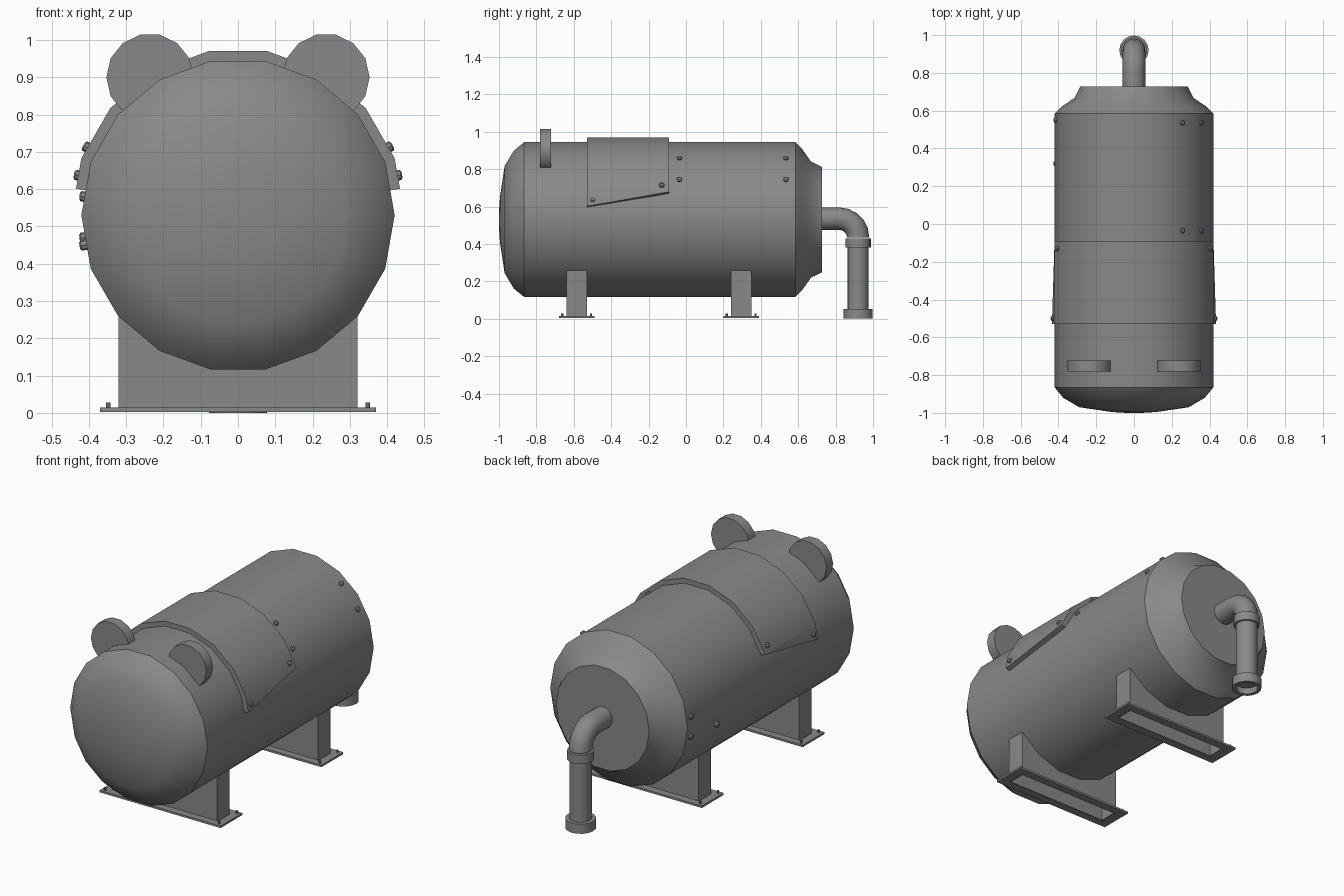
import bpy, bmesh
from math import sin, cos, radians, pi
from mathutils import Vector

cube = bpy.data.objects.get("Cube")
if cube:
    bpy.data.objects.remove(cube, do_unlink=True)

# Single painted-metal colour
GREY = (0.25, 0.25, 0.25, 1)
metal = bpy.data.materials.new("grey_metal")
metal.use_nodes = True
metal.diffuse_color = GREY
metal.node_tree.nodes["Principled BSDF"].inputs["Base Color"].default_value = GREY

AXIS_Z = 0.53   # height of the tank's centre line
TANK_R = 0.42


def loft(name, rings, caps=True, loop=False, smooth=30):
    """Skin closed rings of points; loop joins the last ring to the first."""
    bm = bmesh.new()
    rows = [[bm.verts.new(p) for p in ring] for ring in rings]
    pairs = list(zip(rows, rows[1:])) + ([(rows[-1], rows[0])] if loop else [])
    for a, b in pairs:
        for i in range(len(a)):
            j = (i + 1) % len(a)
            bm.faces.new((a[i], a[j], b[j], b[i]))
    if caps and not loop:
        bm.faces.new(rows[0])
        bm.faces.new(rows[-1])
    bmesh.ops.recalc_face_normals(bm, faces=bm.faces)
    mesh = bpy.data.meshes.new(name)
    bm.to_mesh(mesh)
    bm.free()
    mesh.materials.append(metal)
    obj = bpy.data.objects.new(name, mesh)
    bpy.context.collection.objects.link(obj)
    bpy.ops.object.select_all(action='DESELECT')
    obj.select_set(True)
    bpy.context.view_layer.objects.active = obj
    bpy.ops.object.shade_smooth_by_angle(angle=radians(smooth))
    return obj


def circle(centre, axis, r, sides):
    """Ring of points around an axis, starting level with the ground."""
    axis = Vector(axis).normalized()
    side = Vector((1, 0, 0)) if abs(axis.x) < 0.5 else Vector((0, 1, 0))
    u = (side - axis * side.dot(axis)).normalized()
    v = axis.cross(u)
    return [Vector(centre) + r * (cos(2 * pi * i / sides) * u + sin(2 * pi * i / sides) * v)
            for i in range(sides)]


def lathe(name, base, axis, profile, sides, smooth=30):
    """Turn a profile of (radius, distance along axis)."""
    axis = Vector(axis).normalized()
    return loft(name, [circle(Vector(base) + axis * d, axis, r, sides) for r, d in profile],
                smooth=smooth)


def rect_tube(name, y, hx, hy, wall, z0, z1):
    """Open rectangular frame."""
    def rect(a, b, z):
        return [(-a, y - b, z), (a, y - b, z), (a, y + b, z), (-a, y + b, z)]
    ix, iy = hx - wall, hy - wall
    return loft(name, [rect(hx, hy, z0), rect(hx, hy, z1), rect(ix, iy, z1), rect(ix, iy, z0)],
                loop=True)


def bolt(name, point, normal):
    n = Vector(normal).normalized()
    lathe(name, Vector(point) - n * 0.012, n,
          [(0.014, 0), (0.014, 0.02), (0.008, 0.024)], 8, 25)


# Tank with domed front and stepped rear end
lathe("tank_body", (0, 0, AXIS_Z), (0, 1, 0),
      [(0.04, -1.0), (0.12, -0.995), (0.29, -0.97), (0.375, -0.92), (TANK_R, -0.865),
       (TANK_R, 0.585), (0.385, 0.62), (0.315, 0.668), (0.285, 0.728)], 18, 35)


# Thick cover over the top, following the tank's facets with a slanted lower edge
def facet_point(r, deg, y):
    d = r * cos(radians(10)) / cos(radians(deg % 20 - 10))
    return (d * cos(radians(deg)), y, AXIS_Z + d * sin(radians(deg)))


front_deg = [9.3] + list(range(20, 161, 20)) + [170.7]
back_deg = [19.5] + list(range(20, 161, 20)) + [160.5]
sections = []
for f, b in zip(front_deg, back_deg):
    sections.append([facet_point(0.447, f, -0.53), facet_point(0.447, b, -0.09),
                     facet_point(0.415, b, -0.09), facet_point(0.415, f, -0.53)])
loft("top_cover", sections, smooth=25)

for s, side in ((1, "left"), (-1, "right")):
    # Round lifting lugs
    lathe(f"{side}_lifting_lug", (s * 0.236, -0.78, 0.9), (0, 1, 0),
          [(0.117, 0), (0.117, 0.058)], 14)
    # Cover bolts
    bolt(f"{side}_cover_bolt_front", (s * 0.428, -0.5, 0.637), (s, 0, 0.17))
    bolt(f"{side}_cover_bolt_back", (s * 0.404, -0.13, 0.712), (s, 0, 0.57))

# Bolts on the tank shell
for y in (-0.035, 0.535):
    for deg in (31, 52):
        p = Vector(facet_point(TANK_R, deg, y))
        bolt("shell_bolt_left", p, (cos(radians(deg)), 0, sin(radians(deg))))
for y, z in ((0.55, 0.58), (0.55, 0.47), (0.32, 0.45)):
    bolt("shell_bolt_right", (-0.413, y, z), (-1, 0, (z - AXIS_Z) * 2))

# Hollow support saddles on framed base plates
for y, end in ((-0.585, "front"), (0.295, "back")):
    rect_tube(f"{end}_saddle", y, 0.32, 0.055, 0.008, 0.004, 0.262)
    rect_tube(f"{end}_base_plate", y, 0.37, 0.095, 0.045, 0.003, 0.014)
    for sx in (-1, 1):
        for sy in (-1, 1):
            lathe(f"{end}_anchor_bolt", (sx * 0.348, y + sy * 0.077, 0.01), (0, 0, 1),
                  [(0.006, 0), (0.006, 0.018)], 8)

# Drain pipe: elbow, collar, downpipe and open end socket
PIPE_Y = 0.92
BEND = 0.1
elbow = [circle((0, 0.70, 0.535), (0, 1, 0), 0.06, 16)]
for k in range(6):
    t = radians(18 * k)
    elbow.append(circle((0, PIPE_Y - BEND + BEND * sin(t), 0.435 + BEND * cos(t)),
                        (0, cos(t), -sin(t)), 0.06, 16))
loft("pipe_elbow", elbow, smooth=40)
lathe("pipe_collar", (0, PIPE_Y, 0), (0, 0, 1), [(0.068, 0.38), (0.068, 0.43)], 16)
lathe("downpipe", (0, PIPE_Y, 0), (0, 0, 1), [(0.057, 0.04), (0.057, 0.4)], 16)
lathe("pipe_end_socket", (0, PIPE_Y, 0), (0, 0, 1),
      [(0.058, 0.035), (0.058, 0), (0.078, 0), (0.078, 0.053), (0.05, 0.053)], 16)
